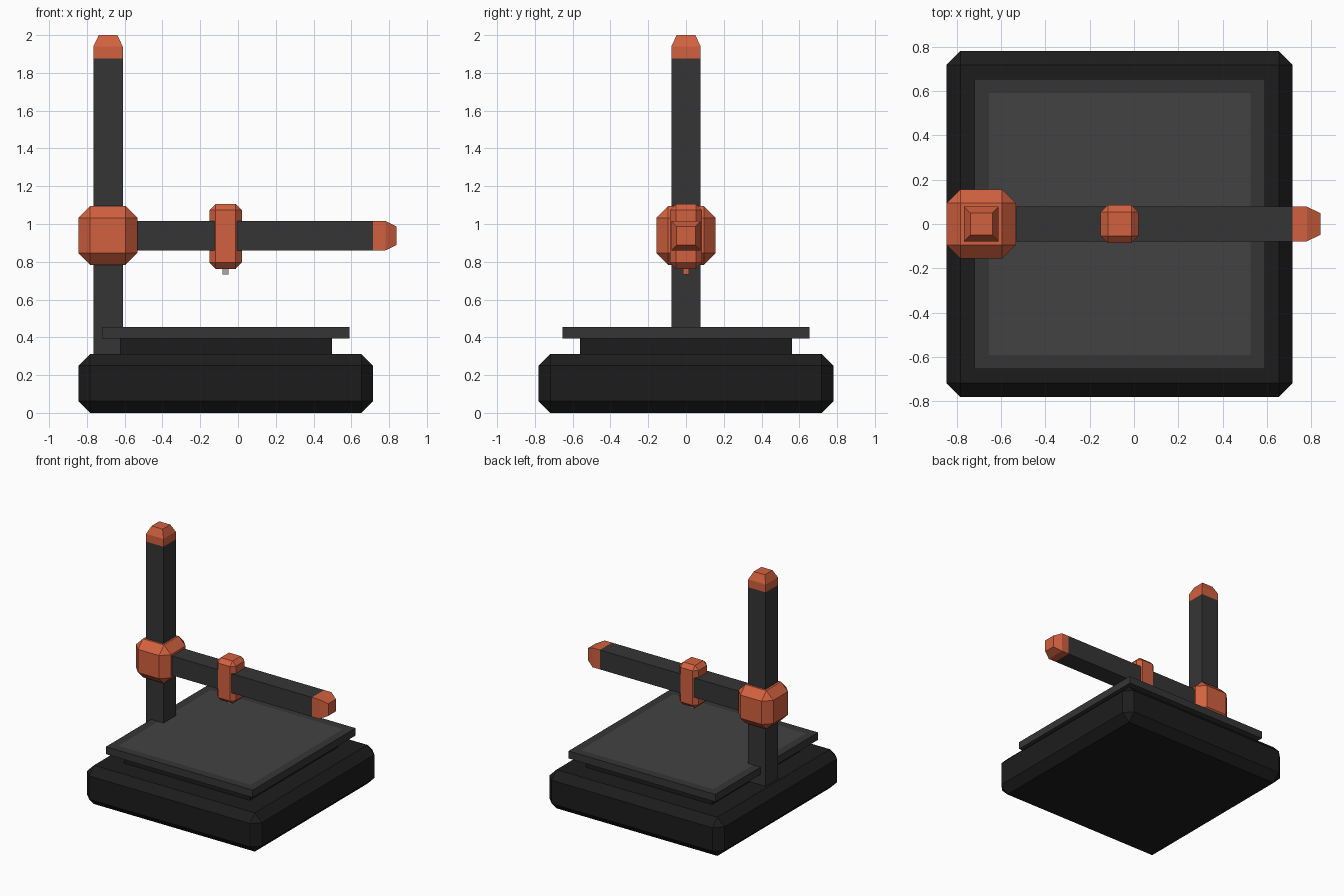
import bpy, bmesh

if "Cube" in bpy.data.objects:
    bpy.data.objects.remove(bpy.data.objects["Cube"])


def material(name, rgb):
    m = bpy.data.materials.new(name)
    m.diffuse_color = (*rgb, 1)
    m.use_nodes = True
    m.node_tree.nodes["Principled BSDF"].inputs["Base Color"].default_value = m.diffuse_color
    return m


BLACK = material("black_plastic", (0.012, 0.012, 0.012))
DARK = material("dark_metal", (0.036, 0.036, 0.036))
BED = material("bed_surface", (0.055, 0.055, 0.055))
ORANGE = material("orange_plastic", (0.65, 0.12, 0.05))
STEEL = material("steel", (0.4, 0.4, 0.42))


def box(name, lo, hi, mat, bevel=0.0, edit=None):
    """Box between two corners, with optional one-segment chamfer and bmesh edit."""
    bm = bmesh.new()
    bmesh.ops.create_cube(bm, size=1)
    for v in bm.verts:
        v.co = [(a + b) / 2 + c * (b - a) for a, b, c in zip(lo, hi, v.co)]
    bm.normal_update()
    if bevel:
        bmesh.ops.bevel(bm, geom=bm.edges[:], offset=bevel, segments=1,
                        affect='EDGES', profile=0.5)
    if edit:
        edit(bm)
    me = bpy.data.meshes.new(name)
    bm.to_mesh(me)
    bm.free()
    ob = bpy.data.objects.new(name, me)
    bpy.context.collection.objects.link(ob)
    me.materials.append(mat)
    return ob


def face_towards(bm, axis, sign=1):
    return max(bm.faces, key=lambda f: sign * f.calc_center_median()[axis])


def tapered_end(axis, length, inset):
    """Extrude the end face along an axis and shrink it."""
    def edit(bm):
        f = face_towards(bm, axis)
        new = bmesh.ops.extrude_discrete_faces(bm, faces=[f])["faces"][0]
        c = new.calc_center_median()
        for v in new.verts:
            for i in range(3):
                if i == axis:
                    v.co[i] += length
                else:
                    v.co[i] += inset if v.co[i] < c[i] else -inset
    return edit


def bed_inset(bm):
    f = face_towards(bm, 2)
    bmesh.ops.inset_region(bm, faces=[f], thickness=0.092)
    f.material_index = 1


def front_back_steel(bm):
    for s in (-1, 1):
        face_towards(bm, 1, s).material_index = 1


PX, AZ, R = -0.688, 0.938, 0.078   # post x, arm height, beam half width

# Base and print bed
box("base", (-0.845, -0.78, 0), (0.715, 0.78, 0.312), BLACK, 0.062)
box("bed_riser", (-0.625, -0.561, 0.30), (0.498, 0.561, 0.395), BLACK)
bed = box("bed_plate", (-0.72, -0.655, 0.395), (0.59, 0.655, 0.455), DARK, edit=bed_inset)
bed.data.materials.append(BED)

# Upright post and cap
box("post", (PX - R, -R, 0.30), (PX + R, R, 1.877), DARK)
box("post_cap", (PX - R, -R, 1.877), (PX + R, R, 1.94), ORANGE,
    edit=tapered_end(2, 0.06, 0.029))

# Joint carriage on the post
box("post_carriage", (-0.845, -0.156, 0.784), (-0.533, 0.156, 1.095), ORANGE, 0.062)

# Horizontal arm and cap
box("arm", (-0.56, -R, AZ - R), (0.715, R, AZ + R), DARK)
box("arm_cap", (0.715, -R, AZ - R), (0.78, R, AZ + R), ORANGE,
    edit=tapered_end(0, 0.06, 0.029))

# Print head and nozzle
box("print_head", (-0.15, -0.085, 0.763), (0.02, 0.085, 1.105), ORANGE, 0.032)
nozzle = box("nozzle", (-0.081, -0.016, 0.732), (-0.049, 0.016, 0.78), ORANGE,
             edit=front_back_steel)
nozzle.data.materials.append(STEEL)
